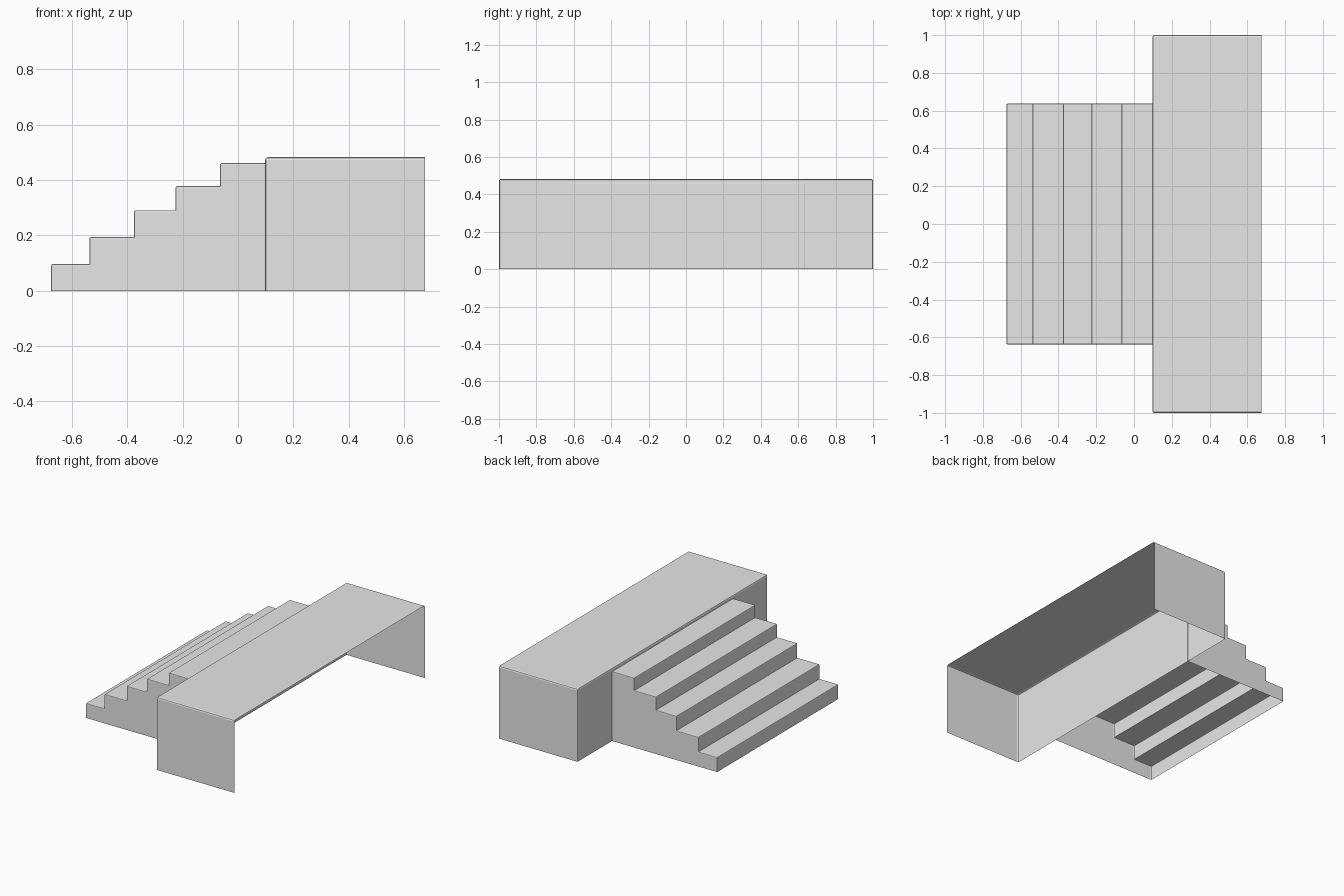
import bpy
import bmesh
from mathutils import Vector

if "Cube" in bpy.data.objects:
    bpy.data.objects.remove(bpy.data.objects["Cube"])

# Single grey finish
grey = bpy.data.materials.new("plain grey")
grey.use_nodes = True
colour = (0.8, 0.8, 0.8, 1)
grey.diffuse_color = colour
grey.node_tree.nodes["Principled BSDF"].inputs["Base Color"].default_value = colour


def shell(name, profile, half_width, open_sides, bevel):
    """Extrude an x-z profile along y, open some sides, round the outer edges."""
    bm = bmesh.new()
    face = bm.faces.new([bm.verts.new((x, -half_width, z)) for x, z in profile])
    new = bmesh.ops.extrude_face_region(bm, geom=[face])["geom"]
    verts = [v for v in new if isinstance(v, bmesh.types.BMVert)]
    bmesh.ops.translate(bm, verts=verts, vec=(0, 2 * half_width, 0))
    bmesh.ops.recalc_face_normals(bm, faces=bm.faces)
    gone = [f for f in bm.faces
            if any(f.normal.dot(Vector(d)) > 0.9 for d in open_sides)]
    bmesh.ops.delete(bm, geom=gone, context="FACES")
    edges = [e for e in bm.edges
             if len(e.link_faces) == 2 and e.calc_face_angle_signed() > 0.1]
    bmesh.ops.bevel(bm, geom=edges, offset=bevel, segments=2, profile=0.5,
                    affect="EDGES", clamp_overlap=True)
    mesh = bpy.data.meshes.new(name)
    bm.to_mesh(mesh)
    bm.free()
    mesh.materials.append(grey)
    obj = bpy.data.objects.new(name, mesh)
    bpy.context.collection.objects.link(obj)
    return obj


DOWN, RIGHT_SIDE = (0, 0, -1), (1, 0, 0)

# Platform: open underneath and along its far long side
x0, x1, top = 0.098, 0.675, 0.483
shell("platform", [(x0, 0), (x1, 0), (x1, top), (x0, top)], 1.0,
      [DOWN, RIGHT_SIDE], 0.01)

# Staircase: hollow stepped block closed against the platform
risers = [-0.675, -0.537, -0.375, -0.225, -0.065]
treads = [0.097, 0.194, 0.291, 0.379, 0.462]
back = 0.101
profile = [(back, 0), (risers[0], 0)]
for i, (x, z) in enumerate(zip(risers, treads)):
    end = risers[i + 1] if i + 1 < len(risers) else back
    profile += [(x, z), (end, z)]
shell("staircase", profile, 0.637, [DOWN], 0.005)
